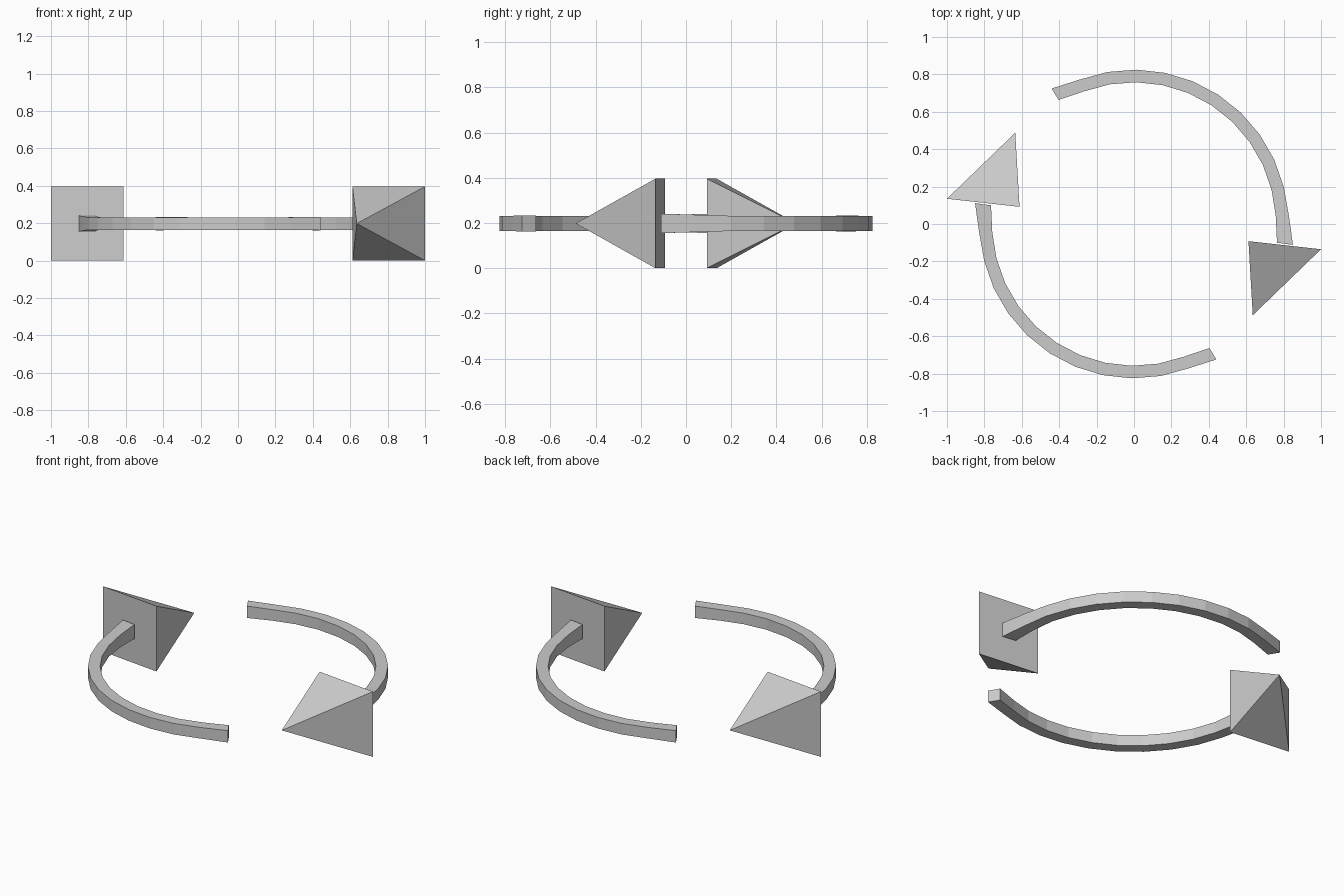
import bpy
from math import cos, sin, radians, pi

if "Cube" in bpy.data.objects:
    bpy.data.objects.remove(bpy.data.objects["Cube"])

ZC = 0.198  # mid height of the whole model


def make(name, verts, faces, turn):
    # Turn by 0 or 180 degrees about the z axis
    s = -1 if turn else 1
    me = bpy.data.meshes.new(name)
    me.from_pydata([(s * x, s * y, z) for x, y, z in verts], [], faces)
    me.update()
    ob = bpy.data.objects.new(name, me)
    bpy.context.collection.objects.link(ob)


def arc_shaft(name, turn):
    # Square bar bent along an arc, flaring slightly at both ends
    n = 12
    verts, faces = [], []
    for i in range(n + 1):
        a = radians(121.3 - 10.73 * i)
        r, h, hz = 0.7915, 0.0335, 0.0335
        if i == 0:
            r, h, hz = 0.812, 0.0355, 0.036
        elif i == n - 1:
            r, h, hz = 0.794, 0.035, 0.038
        elif i == n:
            r, h, hz = 0.814, 0.043, 0.043
        for dr, dz in ((-h, -hz), (h, -hz), (h, hz), (-h, hz)):
            verts.append(((r + dr) * cos(a), (r + dr) * sin(a), ZC + dz))
    for i in range(n):
        for j in range(4):
            k = (j + 1) % 4
            faces.append((4 * i + j, 4 * i + k, 4 * i + 4 + k, 4 * i + 4 + j))
    faces += [(3, 2, 1, 0), tuple(range(4 * n, 4 * n + 4))]
    make(name, verts, faces, turn)


def arrow_head(name, turn):
    # Four sided pyramid, its tip leaning inward along the circle
    a, b = (0.612, -0.092), (1.0, -0.135)
    verts = [(*a, 0), (*b, 0), (*b, 2 * ZC), (*a, 2 * ZC), (0.635, -0.488, ZC)]
    faces = [(3, 2, 1, 0), (0, 1, 4), (1, 2, 4), (2, 3, 4), (3, 0, 4)]
    make(name, verts, faces, turn)


for label, turn in (("right", False), ("left", True)):
    arc_shaft("arc_shaft_" + label, turn)
    arrow_head("arrow_head_" + label, turn)
